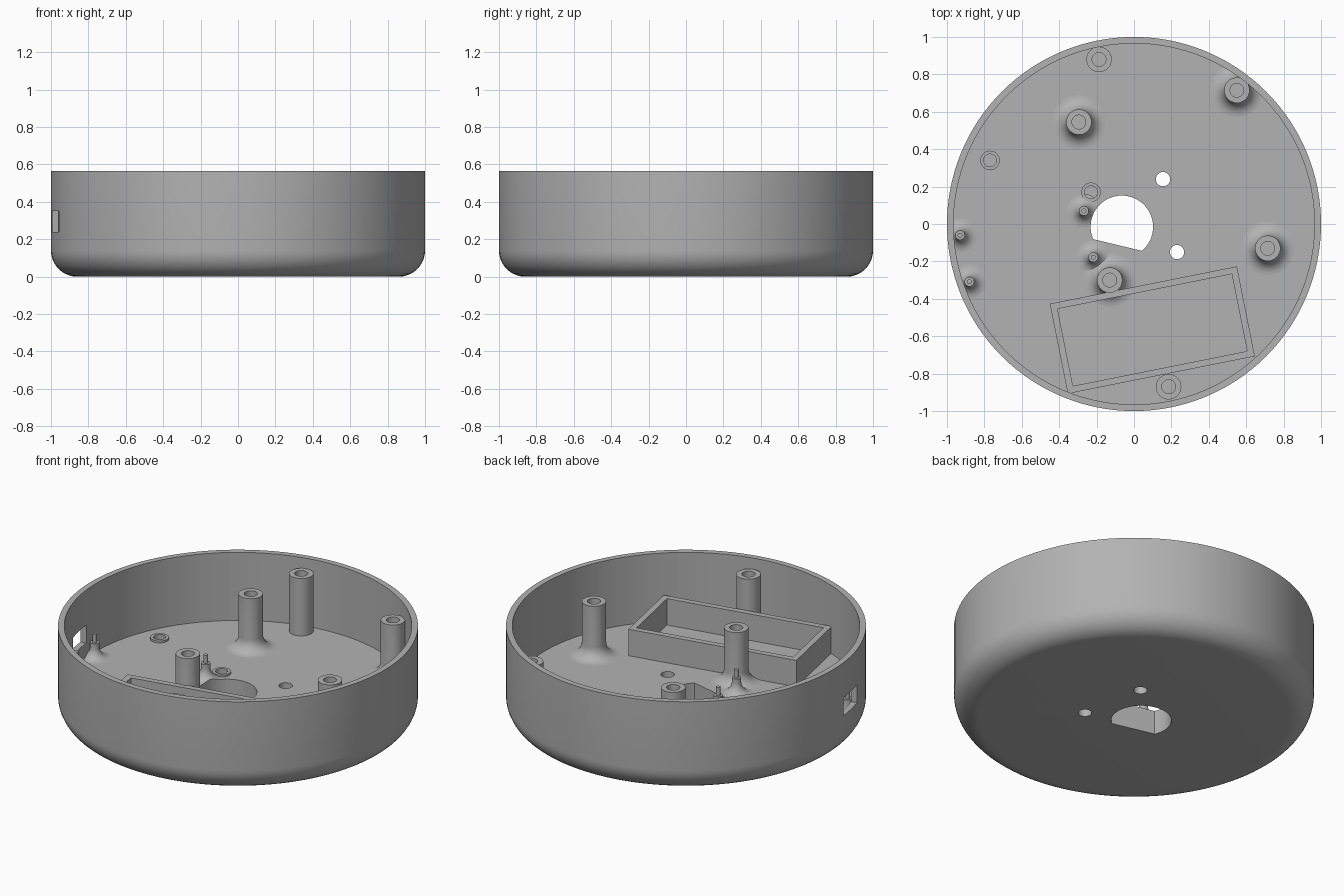
import bpy, bmesh, math
from mathutils import Matrix, Vector

if "Cube" in bpy.data.objects:
    bpy.data.objects.remove(bpy.data.objects["Cube"])

FLOOR, TOP, INNER = 0.148, 0.565, 0.965
TILT = math.radians(11.3)

grey = bpy.data.materials.new("plain grey")
grey.diffuse_color = (0.45, 0.45, 0.45, 1)
grey.use_nodes = True
grey.node_tree.nodes["Principled BSDF"].inputs["Base Color"].default_value = grey.diffuse_color


def finish(name, bm):
    bmesh.ops.remove_doubles(bm, verts=bm.verts, dist=1e-5)
    bmesh.ops.recalc_face_normals(bm, faces=bm.faces)
    me = bpy.data.meshes.new(name)
    bm.to_mesh(me)
    bm.free()
    me.materials.append(grey)
    ob = bpy.data.objects.new(name, me)
    bpy.context.collection.objects.link(ob)
    return ob


def lathe(name, profile, x=0, y=0, n=32):
    """Spin an (r, z) profile about a vertical axis; stay inside the wall."""
    bm = bmesh.new()
    vs = [bm.verts.new((r, 0, z)) for r, z in profile]
    es = [bm.edges.new(p) for p in zip(vs, vs[1:])]
    bmesh.ops.spin(bm, geom=vs + es, cent=(0, 0, 0), axis=(0, 0, 1),
                   angle=math.tau, steps=n, use_duplicate=False)
    for v in bm.verts:
        v.co += Vector((x, y, 0))
        d = v.co.xy.length
        if (x or y) and d > 0.98:
            v.co.xy *= 0.98 / d
    return finish(name, bm)


def prism(name, pts, z0, z1):
    bm = bmesh.new()
    f = bm.faces.new([bm.verts.new((x, y, z0)) for x, y in pts])
    ext = bmesh.ops.extrude_face_region(bm, geom=[f])["geom"]
    for v in ext:
        if isinstance(v, bmesh.types.BMVert):
            v.co.z = z1
    return finish(name, bm)


def circle(x, y, r, n=40):
    return [(x + r * math.cos(math.tau * i / n), y + r * math.sin(math.tau * i / n))
            for i in range(n)]


def rect(cx, cy, w, d, ang):
    m = Matrix.Rotation(ang, 2)
    return [tuple(m @ Vector((sx * w / 2, sy * d / 2)) + Vector((cx, cy)))
            for sx, sy in ((-1, -1), (1, -1), (1, 1), (-1, 1))]


def cut(ob, cutters):
    bpy.context.view_layer.objects.active = ob
    for c in cutters:
        m = ob.modifiers.new("cut", "BOOLEAN")
        m.operation, m.solver, m.object = "DIFFERENCE", "EXACT", c
        bpy.ops.object.modifier_apply(modifier=m.name)


def flare(r, f, n=8):
    """Concave fillet from the floor up to radius r."""
    return [(r + f - f * math.sin(math.pi / 2 * i / n),
             FLOOR + f - f * math.cos(math.pi / 2 * i / n)) for i in range(n + 1)]


# Round tub with rounded bottom edge
R = 0.14
profile = [(0, 0)]
profile += [(1 - R + R * math.sin(a), R - R * math.cos(a))
            for a in (math.pi / 2 * i / 10 for i in range(11))]
profile += [(1, TOP), (INNER, TOP), (INNER, FLOOR), (0, FLOOR)]
shell = lathe("shell", profile, n=128)

# D-shaped floor opening, screw holes, wall port
flat = math.radians(-13.5)
half = math.acos(0.1 / 0.167)
start = flat - math.pi / 2 + half
d_pts = [(-0.065 + 0.167 * math.cos(start + (math.tau - 2 * half) * i / 40),
          -0.015 + 0.167 * math.sin(start + (math.tau - 2 * half) * i / 40))
         for i in range(41)]
d_cut = prism("opening_cutter", d_pts, -0.1, 0.4)
cutters = [d_cut,
           prism("hole_cutter", circle(0.155, 0.24, 0.038), -0.1, 0.3),
           prism("hole_cutter", circle(0.23, -0.15, 0.038), -0.1, 0.3),
           prism("port_cutter", rect(-0.97, -0.195, 0.2, 0.185, TILT), 0.24, 0.35)]

# Low insert rings with blind holes in the floor
rings = [(-0.77, 0.34), (-0.23, 0.17)]
cutters += [prism("insert_cutter", circle(x, y, 0.034), 0.06, 0.3) for x, y in rings]
cut(shell, cutters)
for x, y in rings:
    lathe("insert_ring", [(0.052, FLOOR - 0.01), (0.052, 0.16), (0.034, 0.16),
                          (0.034, FLOOR - 0.01), (0.052, FLOOR - 0.01)], x, y)

# Flared mounting posts
for x, y in [(-0.295, 0.545), (0.55, 0.715), (0.715, -0.13), (-0.13, -0.3)]:
    lathe("mounting_post", flare(0.068, 0.075) +
          [(0.068, 0.475), (0.037, 0.475), (0.037, 0.2), (0, 0.2)], x, y)

# Straight lid posts
for x, y in [(-0.187, 0.88), (0.185, -0.87)]:
    lathe("lid_post", [(0.068, FLOOR - 0.01), (0.068, 0.5), (0.037, 0.5),
                       (0.037, 0.2), (0, 0.2)], x, y)

# Small stepped locating pins
for x, y in [(-0.268, 0.07), (-0.218, -0.178), (-0.93, -0.06), (-0.88, -0.308)]:
    f = flare(0.026, 0.065)
    pin = lathe("locating_pin", [(0, FLOOR - 0.01), (f[0][0], FLOOR - 0.01)] + f +
                [(0.026, 0.24), (0.013, 0.24), (0.013, 0.29), (0, 0.29)], x, y, 24)
    if x > -0.5:
        cut(pin, [d_cut])

# Open battery tray
tray = prism("battery_tray", rect(0.098, -0.567, 1.02, 0.49, TILT), FLOOR - 0.01, 0.31)
tray_cut = prism("tray_cutter", rect(0.098, -0.567, 0.95, 0.42, TILT), 0, 0.5)
cut(tray, [tray_cut])

for c in cutters + [tray_cut]:
    bpy.data.objects.remove(c)

for ob in bpy.context.collection.objects:
    bpy.ops.object.select_all(action="DESELECT")
    ob.select_set(True)
    bpy.context.view_layer.objects.active = ob
    bpy.ops.object.shade_smooth_by_angle(angle=math.radians(35))
